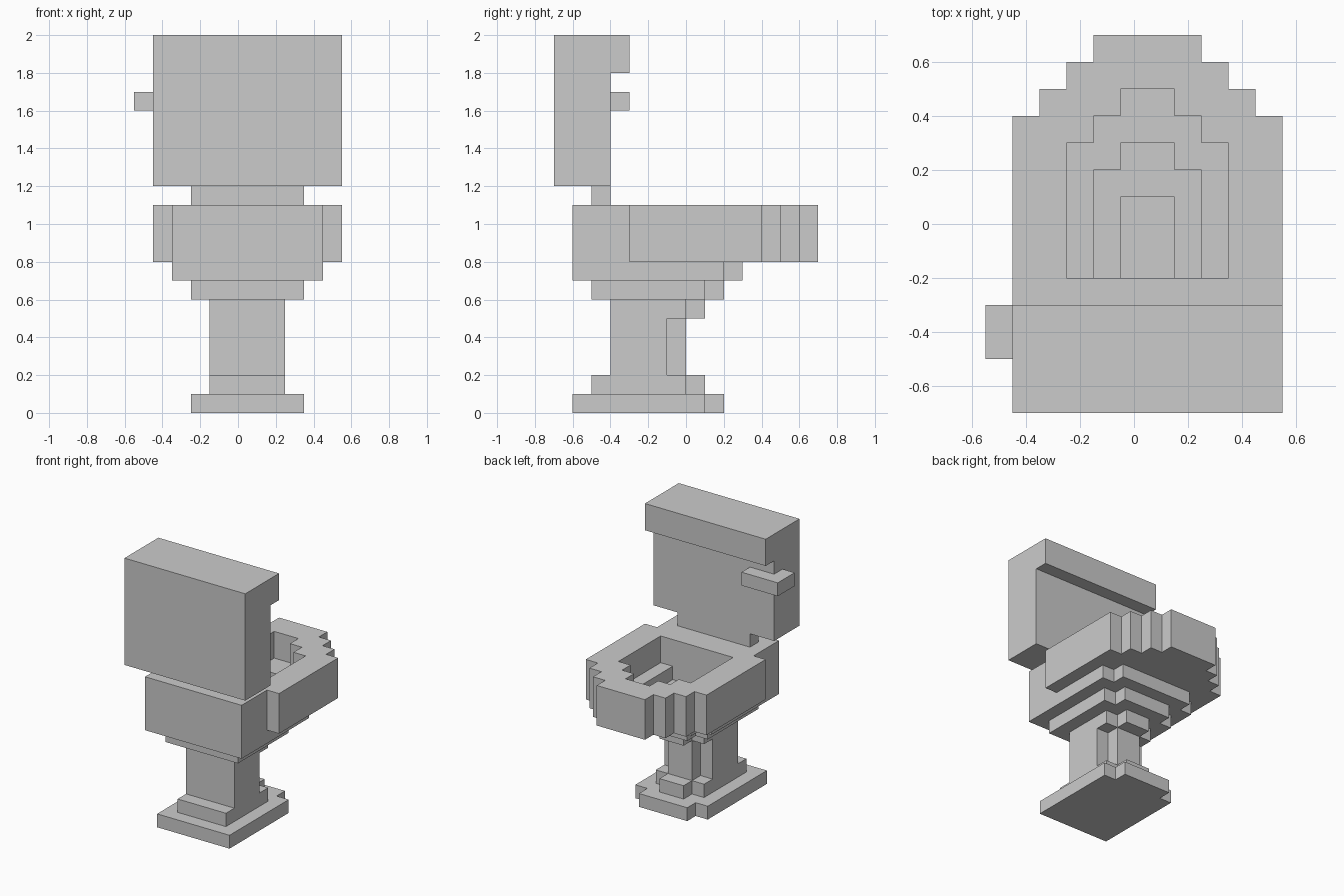
import bpy, bmesh
from mathutils import Vector

if "Cube" in bpy.data.objects:
    bpy.data.objects.remove(bpy.data.objects["Cube"])

U = 0.1      # size of one block
MID = 0.05   # symmetry plane of the body


def box(x0, x1, y0, y1, z0, z1):
    """Set of block cells; bounds in tenths, x measured from the symmetry plane."""
    return {(x, y, z) for x in range(x0, x1) for y in range(y0, y1) for z in range(z0, z1)}


def stepped(y0, z0, z1, steps):
    """Symmetric slab starting at y0; each step is (half width, far y)."""
    cells = set()
    for half, y1 in steps:
        cells |= box(-half, half, y0, y1, z0, z1)
    return cells


# the four corners of each cell side, wound outwards
SIDES = {}
for axis in range(3):
    a, b = (axis + 1) % 3, (axis + 2) % 3
    for sign in (0, 1):
        corners = []
        for p, q in ((0, 0), (1, 0), (1, 1), (0, 1)):
            c = [0, 0, 0]
            c[axis], c[a], c[b] = sign, p, q
            corners.append(Vector(c))
        n = [0, 0, 0]
        n[axis] = 2 * sign - 1
        SIDES[tuple(n)] = corners if sign else corners[::-1]


def build(name, cells):
    """Skin the outside of the cells and merge the flat areas."""
    bm = bmesh.new()
    for cell in sorted(cells):
        for n, corners in SIDES.items():
            if tuple(i + j for i, j in zip(cell, n)) not in cells:
                bm.faces.new([bm.verts.new((Vector(cell) + c) * U + Vector((MID, 0, 0)))
                              for c in corners])
    bmesh.ops.remove_doubles(bm, verts=bm.verts[:], dist=0.001)
    bmesh.ops.dissolve_limit(bm, angle_limit=0.02, verts=bm.verts[:], edges=bm.edges[:])
    mesh = bpy.data.meshes.new(name)
    bm.to_mesh(mesh)
    bm.free()
    obj = bpy.data.objects.new(name, mesh)
    bpy.context.collection.objects.link(obj)
    return obj


# pedestal: floor plate, plinth, column and flare
build("pedestal",
      stepped(-6, 0, 1, [(3, 1), (2, 2)])
      | stepped(-5, 1, 2, [(2, 0), (1, 1)])
      | stepped(-4, 2, 5, [(2, -1), (1, 0)])
      | stepped(-4, 5, 6, [(2, 0), (1, 1)]))

# bowl: two lower tiers and the rim, narrower behind the seat area
bowl = (stepped(-5, 6, 7, [(3, 1), (2, 2)])
        | stepped(-6, 7, 8, [(4, 2), (3, 3)])
        | stepped(-6, 8, 11, [(4, -3)])
        | stepped(-3, 8, 11, [(5, 4), (4, 5), (3, 6), (2, 7)]))
# basin: three levels stepping down
basin = (stepped(-2, 9, 11, [(3, 3), (2, 4), (1, 5)])
         | stepped(-2, 8, 9, [(2, 2), (1, 3)])
         | stepped(-2, 7, 8, [(1, 1)]))
build("bowl", bowl - basin)

# neck between bowl and tank
build("neck", box(-3, 3, -5, -4, 11, 12))

# tank with overhanging lid
build("tank", box(-5, 5, -7, -4, 12, 20) | box(-5, 5, -4, -3, 18, 20))

# flush handle wrapped around the tank corner
build("flush_handle", box(-6, -3, -4, -3, 16, 17) | box(-6, -5, -5, -4, 16, 17))
